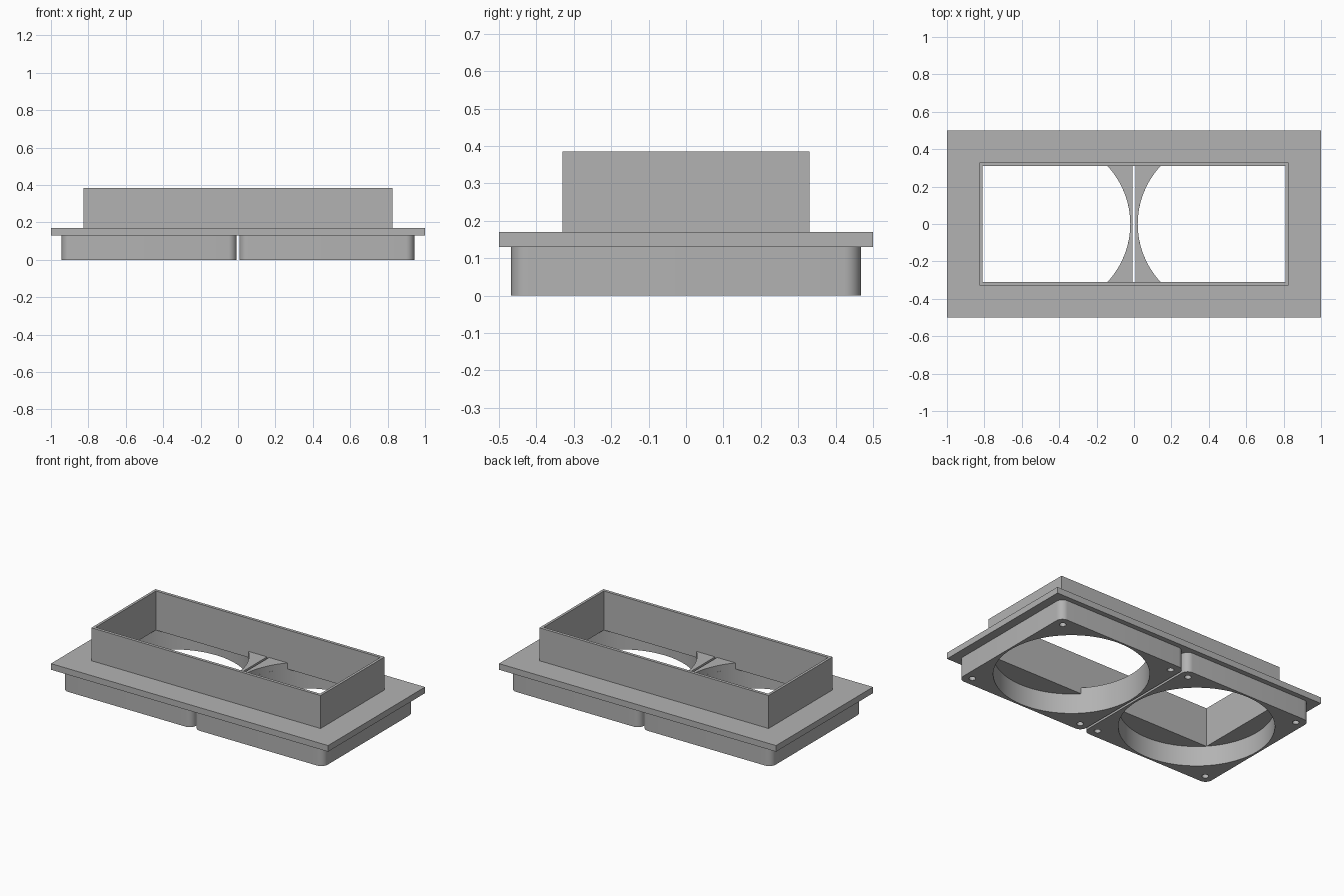
import bpy, bmesh, math

cube = bpy.data.objects.get("Cube")
if cube:
    bpy.data.objects.remove(cube, do_unlink=True)

grey = bpy.data.materials.new("plain grey")
grey.use_nodes = True
COLOUR = (0.45, 0.45, 0.45, 1)
grey.diffuse_color = COLOUR
grey.node_tree.nodes["Principled BSDF"].inputs["Base Color"].default_value = COLOUR

FAN_X, FAN_HALF, BORE = 0.475, 0.4675, 0.455
OPEN_X, OPEN_Y = 0.81, 0.31
SLIT = FAN_X - FAN_HALF


def rect(hx, hy, cx=0):
    return [(cx - hx, -hy), (cx + hx, -hy), (cx + hx, hy), (cx - hx, hy)]


def arc(cx, cy, r, start, end, n):
    angles = [start + (end - start) * i / n for i in range(n + 1)]
    return [(cx + r * math.cos(a), cy + r * math.sin(a)) for a in angles]


def circle(cx, cy, r, n):
    return arc(cx, cy, r, 0, math.tau, n)[:-1]


def rounded_square(cx, half, r):
    points = []
    for k, (sx, sy) in enumerate([(1, 1), (-1, 1), (-1, -1), (1, -1)]):
        a = k * math.pi / 2
        points += arc(cx + sx * (half - r), sy * (half - r), r, a, a + math.pi / 2, 8)
    return points


def extrude(name, outlines, z0, z1):
    """Fill the first outline, leave the others as holes, and extrude."""
    curve = bpy.data.curves.new(name, 'CURVE')
    curve.dimensions = '2D'
    curve.fill_mode = 'BOTH'
    curve.extrude = (z1 - z0) / 2
    for outline in outlines:
        spline = curve.splines.new('POLY')
        spline.points.add(len(outline) - 1)
        for p, (x, y) in zip(spline.points, outline):
            p.co = (x, y, 0, 1)
        spline.use_cyclic_u = True
    source = bpy.data.objects.new(name + " outline", curve)
    bpy.context.collection.objects.link(source)
    bpy.context.view_layer.update()
    mesh = bpy.data.meshes.new_from_object(
        source.evaluated_get(bpy.context.evaluated_depsgraph_get()))
    bpy.data.objects.remove(source, do_unlink=True)

    bm = bmesh.new()
    bm.from_mesh(mesh)
    bmesh.ops.remove_doubles(bm, verts=bm.verts, dist=0.0001)
    bmesh.ops.translate(bm, verts=bm.verts, vec=(0, 0, (z0 + z1) / 2))
    bmesh.ops.recalc_face_normals(bm, faces=bm.faces)
    bm.to_mesh(mesh)
    bm.free()
    mesh.name = name
    mesh.materials.clear()
    mesh.materials.append(grey)
    obj = bpy.data.objects.new(name, mesh)
    bpy.context.collection.objects.link(obj)
    bpy.ops.object.select_all(action='DESELECT')
    obj.select_set(True)
    bpy.context.view_layer.objects.active = obj
    bpy.ops.object.shade_smooth_by_angle(angle=math.radians(30))
    return obj


# Flange plate: two openings with round inner ends, and a slit in the web between
limit = math.asin(OPEN_Y / BORE)
opening = arc(FAN_X, 0, BORE, math.pi - limit, math.pi + limit, 32)
opening += [(OPEN_X, -OPEN_Y), (OPEN_X, OPEN_Y)]
mirrored = [(-x, y) for x, y in reversed(opening)]
extrude("flange_plate", [rect(1, 0.5), opening, mirrored, rect(SLIT, OPEN_Y)], 0.13, 0.17)

# Rectangular duct collar
extrude("duct_collar", [rect(0.827, 0.33), rect(OPEN_X, OPEN_Y)], 0.17, 0.385)

# Fan mounts with a round bore and four screw holes each
for side, sign in (("left", 1), ("right", -1)):
    cx = sign * FAN_X
    screws = [circle(cx + sx * 0.409, sy * 0.409, 0.02, 20)
              for sx in (-1, 1) for sy in (-1, 1)]
    extrude(side + "_fan_mount",
            [rounded_square(cx, FAN_HALF, 0.045), circle(cx, 0, BORE, 96)] + screws, 0, 0.13)
